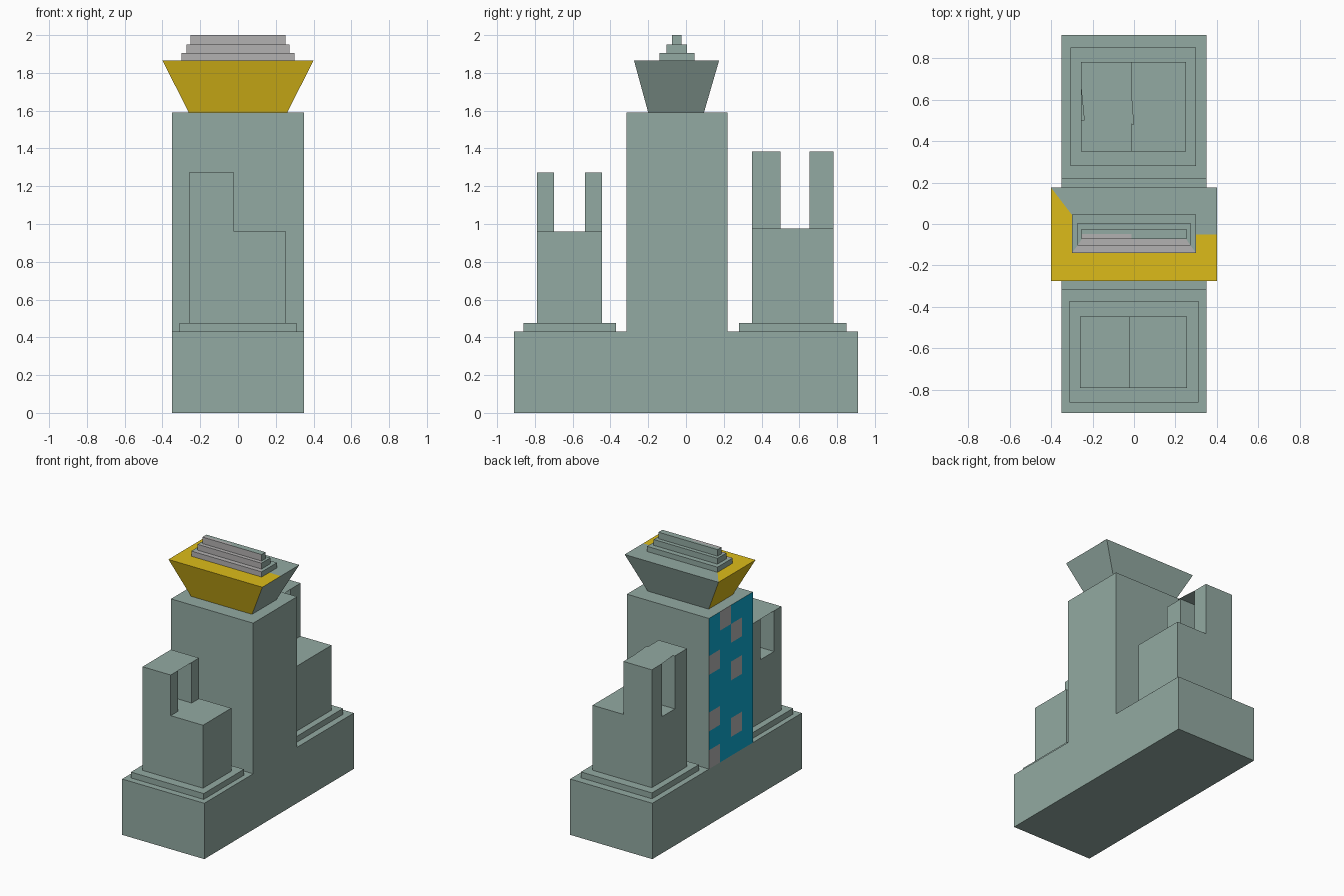
import bpy, bmesh

if "Cube" in bpy.data.objects:
    bpy.data.objects.remove(bpy.data.objects["Cube"])


def material(name, r, g, b):
    m = bpy.data.materials.new(name)
    m.diffuse_color = (r, g, b, 1)
    m.use_nodes = True
    m.node_tree.nodes["Principled BSDF"].inputs["Base Color"].default_value = m.diffuse_color
    return m


STONE = material("stone_green", 0.29, 0.40, 0.36)
YELLOW = material("yellow", 0.72, 0.50, 0.01)
BLUE = material("blue", 0.004, 0.39, 0.62)
GREY = material("light_grey", 0.45, 0.44, 0.44)
MATS = [STONE, YELLOW, BLUE, GREY]


def mesh_object(name, verts, faces, mat_ids=None, fix_normals=False):
    me = bpy.data.meshes.new(name)
    me.from_pydata(verts, [], faces)
    for m in MATS:
        me.materials.append(m)
    for p, i in zip(me.polygons, mat_ids or [0] * len(faces)):
        p.material_index = i
    if fix_normals:
        bm = bmesh.new()
        bm.from_mesh(me)
        bmesh.ops.recalc_face_normals(bm, faces=bm.faces)
        bm.to_mesh(me)
        bm.free()
    ob = bpy.data.objects.new(name, me)
    bpy.context.collection.objects.link(ob)
    return ob


def prism(name, profile, axis, a, b, cap_start=True):
    """Extrude a profile of (horizontal, z) points along x or y."""
    n = len(profile)
    verts = [(t, h, z) if axis == "x" else (h, t, z) for t in (a, b) for h, z in profile]
    faces = [(i, (i + 1) % n, n + (i + 1) % n, n + i) for i in range(n)]
    faces.append(tuple(range(n, 2 * n)))
    if cap_start:
        faces.append(tuple(range(n)))
    return mesh_object(name, verts, faces, fix_normals=True)


def box(name, x0, x1, y0, y1, z0, z1):
    return prism(name, [(x0, z0), (x1, z0), (x1, z1), (x0, z1)], "y", y0, y1)


# Base and central tower in one stepped profile, left end closed by the facade
H, B, T0, T1, TOP = 0.35, 0.43, -0.315, 0.22, 1.59
prism("base_and_tower", [(-0.91, 0), (0.91, 0), (0.91, B), (T1, B), (T1, TOP),
                         (T0, TOP), (T0, B), (-0.91, B)], "x", -H, H, cap_start=False)

# Left side: plain base plus a 4 x 8 checker of blue and grey panels
verts, faces, ids = [], [], []


def left_quad(y0, y1, z0, z1, mat):
    k = len(verts)
    verts.extend([(-H, y1, z0), (-H, y0, z0), (-H, y0, z1), (-H, y1, z1)])
    faces.append((k, k + 1, k + 2, k + 3))
    ids.append(mat)


left_quad(-0.91, 0.91, 0, B, 0)
grey_panels = {(1, 0), (2, 1), (0, 2), (2, 3), (0, 5), (2, 6), (0, 7)}
dy, dz = (T1 - T0) / 4, (TOP - B) / 8
for c in range(4):
    for r in range(8):
        y, z = T1 - c * dy, TOP - r * dz
        left_quad(y - dy, y, z - dz, z, 3 if (c, r) in grey_panels else 2)
mesh_object("panelled_left_wall", verts, faces, ids)


def side_building(name, plinth, x, y, xm, z_low, z_top, slot, roof):
    """L-shaped block on a plinth, its tall half cut by a slot under a thin roof."""
    box(name + "_plinth", *plinth, B, 0.475)
    block = prism(name + "_block", [(x[0], 0.475), (x[1], 0.475), (x[1], z_low),
                                    (xm, z_low), (xm, z_top), (x[0], z_top)], "y", *y)
    cutter = box(name + "_slot_cutter", x[0] - 0.1, xm + 0.1, *slot, z_low, z_top + 0.1)
    cutter.hide_render = True
    mod = block.modifiers.new("slot", "BOOLEAN")
    mod.operation, mod.solver, mod.object = "DIFFERENCE", "EXACT", cutter
    bpy.context.view_layer.objects.active = block
    bpy.ops.object.modifier_apply(modifier=mod.name)
    bpy.data.objects.remove(cutter)
    mesh_object(name + "_slot_roof", [(px, py, z_top) for px, py in roof], [(0, 1, 2, 3)])


side_building("front", (-0.31, 0.31, -0.86, -0.37), (-0.26, 0.255), (-0.79, -0.445),
              -0.02, 0.96, 1.273, (-0.70, -0.535),
              [(-0.26, -0.70), (-0.02, -0.70), (-0.02, -0.535), (-0.26, -0.535)])
side_building("back", (-0.305, 0.30, 0.28, 0.85), (-0.255, 0.25), (0.35, 0.78),
              -0.013, 0.975, 1.383, (0.50, 0.655),
              [(-0.24, 0.50), (0.0, 0.48), (-0.013, 0.655), (-0.255, 0.655)])

# Crown: flared yellow box and three steps, lofted through rectangles (x, y0, y1, z)
rings = [(0.26, -0.20, 0.095, 1.59), (0.40, -0.275, 0.175, 1.865),
         (0.30, -0.14, 0.045, 1.865), (0.30, -0.14, 0.045, 1.905),
         (0.272, -0.103, 0.005, 1.905), (0.272, -0.103, 0.005, 1.95),
         (0.252, -0.073, -0.025, 1.95), (0.252, -0.073, -0.025, 2.0)]
verts, faces, ids = [], [], []
for x, y0, y1, z in rings:
    verts += [(-x, y0, z), (x, y0, z), (x, y1, z), (-x, y1, z)]
for k in range(len(rings) - 1):
    for s in range(4):  # front, right, back, left
        if (k, s) == (1, 1):
            continue
        t = (s + 1) % 4
        faces.append((4 * k + s, 4 * k + t, 4 * k + 4 + t, 4 * k + 4 + s))
        if k < 2:
            ids.append(1 if s in (0, 3) else 0)
        else:
            ids.append(3 if s == 0 else 0)

# Right rim is half yellow, half green
m = len(verts)
verts += [(0.40, -0.05, 1.865), (0.30, -0.05, 1.865)]
faces += [(5, m, m + 1, 9), (m, 6, 10, m + 1)]
ids += [1, 0]

# Top of the last step carries a small grey patch
p = m + 2
verts += [(-0.013, -0.073, 2.0), (-0.013, -0.047, 2.0), (-0.252, -0.047, 2.0)]
faces += [(28, p, p + 1, p + 2), (p, 29, 30, 31, p + 2, p + 1)]
ids += [3, 0]
mesh_object("crown", verts, faces, ids)
